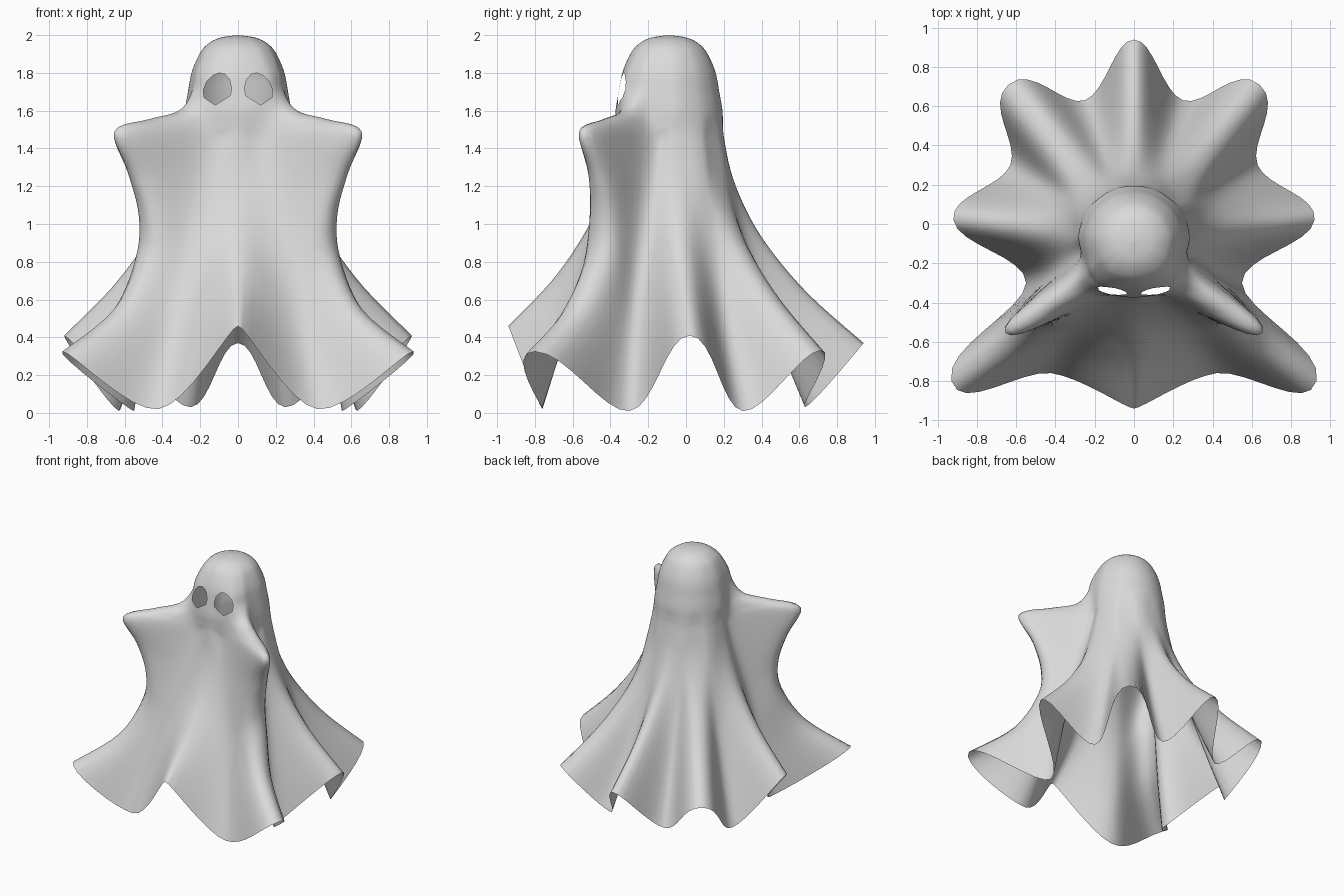
import bpy
import bmesh
import math
from mathutils import Vector

cube = bpy.data.objects.get("Cube")
if cube:
    bpy.data.objects.remove(cube)

HEAD_Y = -0.09
HEAD = [(2.0, 0.0), (1.985, 0.1), (1.945, 0.17), (1.89, 0.21), (1.8, 0.247), (1.7, 0.266)]
DROP = [0, 0.06, 0.12, 0.27, 0.43, 0.59, 0.79, 1]   # fractions from shoulder to hem
# Hem point, flare power, roundness and the level where it sets in,
# for each fold from front to back on the left side
FOLDS = [
    ((0, -0.94, 0.46), 2.2, 0.15, 58),
    ((0.42, -0.76, 0.02), 1.25, 0.5, 30),
    ((0.93, -0.8, 0.325), 2.1, 1.1, 30),
    ((0.55, -0.3, 0.01), 0.95, 0.5, 30),
    ((0.92, 0.02, 0.41), 2.1, 0.65, 30),
    ((0.63, 0.3, 0.01), 1.35, 0.5, 30),
    ((0.64, 0.71, 0.33), 2.1, 0.95, 30),
    ((0.25, 0.63, 0.03), 1.5, 0.5, 30),
    ((0, 0.94, 0.37), 2.1, 0.6, 30),
]
# Raised arm: shoulder, tip, then the drape below it
ARM = [(0.31, -0.32, 1.6), (0.47, -0.43, 1.555), (0.655, -0.555, 1.49), (0.575, -0.49, 1.27),
       (0.515, -0.46, 1.05), (0.53, -0.47, 0.83), (0.655, -0.6, 0.55), (0.93, -0.8, 0.325)]
FACE_FOLD, ARM_FOLD = 1, 2
EYE = [(0.04, 1.68), (0.12, 1.63), (0.18, 1.67), (0.183, 1.71), (0.165, 1.755),
       (0.135, 1.785), (0.1, 1.8), (0.07, 1.793), (0.045, 1.765), (0.035, 1.72)]


def spoke(index):
    """Key points of one fold line, crown to hem."""
    hem, power = Vector(FOLDS[index][0]), FOLDS[index][1]
    angle = math.atan2(hem.y - HEAD_Y, hem.x)
    out = Vector((math.cos(angle), math.sin(angle), 0))
    centre = Vector((0, HEAD_Y, 0))
    # The face is broader than the back of the head
    broad = 0.35 if index in (FACE_FOLD, ARM_FOLD) else 0
    points = [centre + out * r * (1 + broad * (2 - z)) + Vector((0, 0, z)) for z, r in HEAD]
    if index == ARM_FOLD:
        return points + [Vector(p) for p in ARM]
    start = centre + out * (0.283 + 0.08 * broad) + Vector((0, 0, 1.6))
    for v in DROP:
        p = start.lerp(hem, v ** power)
        p.z = start.z + (hem.z - start.z) * v
        points.append(p)
    return points


def hermite(a, b, ta, tb, t):
    return (a * (2 * t**3 - 3 * t**2 + 1) + ta * (t**3 - 2 * t**2 + t)
            + b * (3 * t**2 - 2 * t**3) + tb * (t**3 - t**2))


def smooth_path(points, steps, closed=False, rounds=None):
    """Spline through the points."""
    n = len(points)
    tangents = []
    for i in range(n):
        after = points[(i + 1) % n] if closed else points[min(i + 1, n - 1)]
        tangents.append((after - points[i - 1 if closed else max(i - 1, 0)])
                        * (rounds[i] if rounds else 0.5))
    path = []
    for i in range(n if closed else n - 1):
        j = (i + 1) % n
        path += [hermite(points[i], points[j], tangents[i], tangents[j], k / steps)
                 for k in range(steps)]
    return path if closed else path + [points[-1]]


def cut_eye(bm, side):
    """Trim an opening through the front of the head, one outline edge at a time."""
    outline = [Vector((x * side, 0, z)) for x, z in EYE]
    middle = sum(outline, Vector()) / len(outline)
    inside = [f for f in bm.faces if f.calc_center_median().y < -0.2
              and 1.5 < f.calc_center_median().z < 1.9]
    for a, b in zip(outline, outline[1:] + outline[:1]):
        normal = (b - a).cross(Vector((0, 1, 0))).normalized()
        if normal.dot(middle - a) < 0:
            normal = -normal
        geom = list({g for f in inside for g in [f, *f.edges, *f.verts]})
        result = bmesh.ops.bisect_plane(bm, geom=geom, plane_co=a, plane_no=normal, dist=1e-5)
        inside = [f for f in result["geom"] if isinstance(f, bmesh.types.BMFace)
                  and normal.dot(f.calc_center_median() - a) > 0]
    bmesh.ops.delete(bm, geom=inside, context='FACES')


# Fold lines all the way round, the right side mirrored
lines = [smooth_path(spoke(i), 5) for i in range(len(FOLDS))]
rounds = [fold[2:] for fold in FOLDS]
for i in range(len(FOLDS) - 2, 0, -1):
    lines.append([Vector((-p.x, p.y, p.z)) for p in lines[i]])
    rounds.append(rounds[i])

# Sheet
bm = bmesh.new()
rows = []
for level in range(len(lines[0])):
    softness = [0.5 + (r - 0.5) * min(1, max(0, (level - first) / 7)) for r, first in rounds]
    ring = smooth_path([line[level] for line in lines], 8, True, softness)
    rows.append([bm.verts.new(p) for p in ring])
for upper, lower in zip(rows, rows[1:]):
    for i in range(len(upper)):
        j = (i + 1) % len(upper)
        bm.faces.new((upper[i], lower[i], lower[j], upper[j]))
bmesh.ops.remove_doubles(bm, verts=bm.verts[:], dist=0.0005)
for side in (1, -1):
    cut_eye(bm, side)
for face in bm.faces:
    face.smooth = True
bmesh.ops.recalc_face_normals(bm, faces=bm.faces[:])

mesh = bpy.data.meshes.new("ghost_sheet")
bm.to_mesh(mesh)
bm.free()
sheet = bpy.data.objects.new("ghost_sheet", mesh)
bpy.context.collection.objects.link(sheet)

# Cloth colour
cloth = bpy.data.materials.new("pale_grey_cloth")
cloth.use_nodes = True
colour = (0.7, 0.7, 0.7, 1)
cloth.diffuse_color = colour
cloth.node_tree.nodes["Principled BSDF"].inputs["Base Color"].default_value = colour
mesh.materials.append(cloth)
